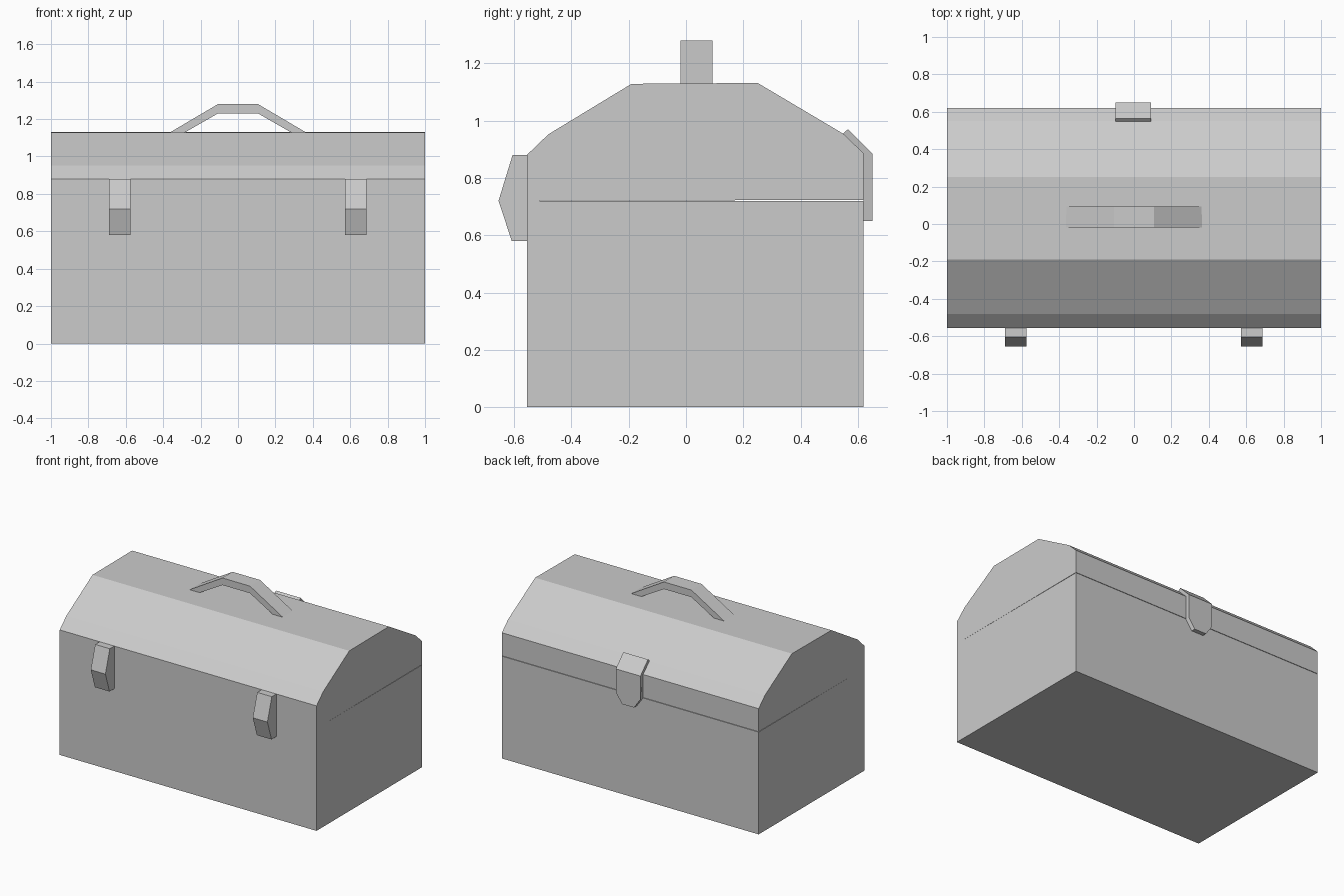
import bpy, bmesh

if "Cube" in bpy.data.objects:
    bpy.data.objects.remove(bpy.data.objects["Cube"])


def prism(name, profile, lo, hi, axis="X", taper=None):
    """Extrude a closed profile (u, z) from lo to hi along the X or Y axis.
    taper = (z limit, inset) narrows the part below that height."""
    bm = bmesh.new()

    def point(u, z, t):
        return (t, u, z) if axis == "X" else (u, t, z)

    rings = []
    for t, side in ((lo, 1), (hi, -1)):
        ring = []
        for u, z in profile:
            inset = taper[1] * side if taper and z < taper[0] else 0
            ring.append(bm.verts.new(point(u, z, t + inset)))
        rings.append(ring)
    a, b = rings
    bm.faces.new(a)
    bm.faces.new(b[::-1])
    n = len(profile)
    for i in range(n):
        j = (i + 1) % n
        bm.faces.new((a[i], b[i], b[j], a[j]))
    bmesh.ops.recalc_face_normals(bm, faces=bm.faces)
    mesh = bpy.data.meshes.new(name)
    bm.to_mesh(mesh)
    bm.free()
    obj = bpy.data.objects.new(name, mesh)
    bpy.context.collection.objects.link(obj)
    return obj


FRONT, BACK, SEAM = -0.555, 0.62, 0.72

# Box base
prism("box_base", [(FRONT, 0), (BACK, 0), (BACK, SEAM), (FRONT, SEAM)], -1, 1)

# Faceted lid, a hairline higher at the back so the seam shows
prism("lid", [(FRONT, SEAM), (BACK, SEAM + 0.003), (BACK, 0.885), (0.55, 0.953),
              (0.25, 1.131), (-0.19, 1.128), (-0.48, 0.952), (FRONT, 0.88)], -1, 1)

# Two front latches
latch = [(FRONT, 0.88), (-0.605, 0.88), (-0.654, SEAM), (-0.608, 0.58), (FRONT, 0.58)]
for side, x in (("left", -0.632), ("right", 0.63)):
    prism("latch_" + side, latch, x - 0.057, x + 0.057)

# Back hinge plate: wraps the lid edge, narrows at the bottom
hinge = [(BACK, 0.65), (0.65, 0.65), (0.65, SEAM), (0.65, 0.885), (0.565, 0.97),
         (0.547, 0.953), (BACK, 0.88), (BACK, SEAM)]
prism("hinge", hinge, -0.1, 0.092, taper=(0.7, 0.05))

# Carrying handle
outer = [(-0.365, 1.128), (-0.107, 1.28), (0.107, 1.28), (0.365, 1.128)]
inner = [(0.285, 1.128), (0.107, 1.23), (-0.107, 1.23), (-0.285, 1.128)]
prism("handle", outer + inner, -0.02, 0.093, axis="Y")
